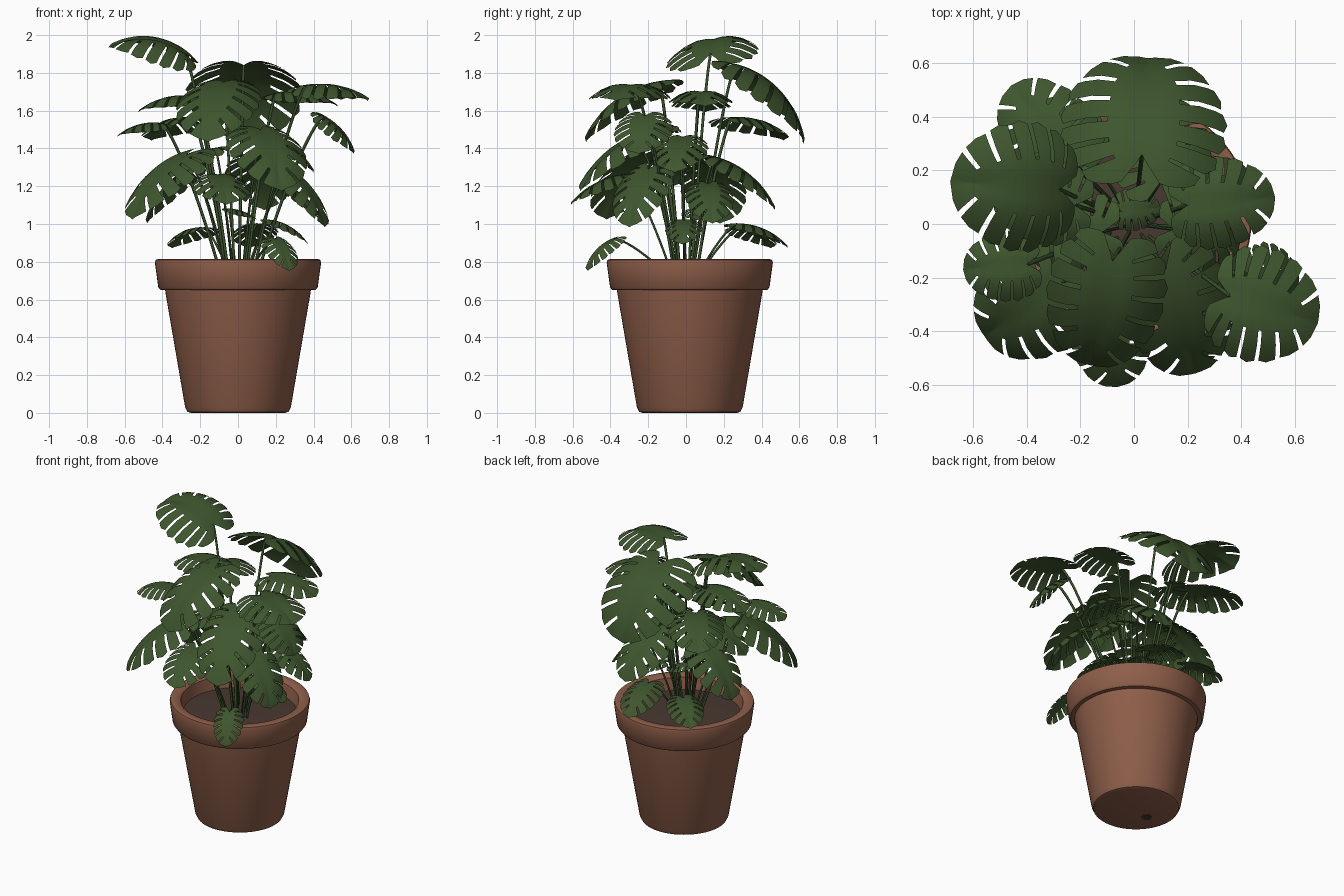
import bpy, bmesh, math
from mathutils import Vector

if "Cube" in bpy.data.objects:
    bpy.data.objects.remove(bpy.data.objects["Cube"], do_unlink=True)


def material(name, rgb):
    mat = bpy.data.materials.new(name)
    mat.use_nodes = True
    mat.diffuse_color = (*rgb, 1)
    mat.node_tree.nodes["Principled BSDF"].inputs["Base Color"].default_value = (*rgb, 1)
    return mat


TERRACOTTA = material("terracotta", (0.27, 0.112, 0.067))
SOIL = material("dark soil", (0.066, 0.04, 0.031))
LEAF = material("leaf green", (0.048, 0.092, 0.027))
STEM = material("stem green", (0.042, 0.082, 0.025))
CENTRE = Vector((0, 0.02, 0))


def finish(name, bm, mat, angle=40):
    mesh = bpy.data.meshes.new(name)
    bmesh.ops.recalc_face_normals(bm, faces=bm.faces)
    bm.to_mesh(mesh)
    bm.free()
    mesh.materials.append(mat)
    obj = bpy.data.objects.new(name, mesh)
    bpy.context.collection.objects.link(obj)
    bpy.ops.object.select_all(action='DESELECT')
    obj.select_set(True)
    bpy.context.view_layer.objects.active = obj
    bpy.ops.object.shade_smooth_by_angle(angle=math.radians(angle))
    return obj


def lathe(name, profile, mat, steps=64):
    bm = bmesh.new()
    verts = [bm.verts.new((r, 0, z)) for r, z in profile]
    edges = [bm.edges.new(pair) for pair in zip(verts, verts[1:])]
    bmesh.ops.spin(bm, geom=verts + edges, cent=(0, 0, 0), axis=(0, 0, 1),
                   angle=2 * math.pi, steps=steps)
    bmesh.ops.remove_doubles(bm, verts=bm.verts, dist=0.0005)
    obj = finish(name, bm, mat)
    obj.location = CENTRE
    return obj


# Pot, soil and drain hole
lathe("pot", [(0, 0.006), (0.25, 0), (0.268, 0.006), (0.28, 0.03), (0.383, 0.63),
              (0.386, 0.65), (0.412, 0.652), (0.422, 0.665), (0.44, 0.795),
              (0.436, 0.81), (0.42, 0.815), (0.385, 0.812), (0.37, 0.8),
              (0.35, 0.69)], TERRACOTTA)
lathe("soil", [(0, 0.735), (0.2, 0.73), (0.358, 0.72)], SOIL)
hole = lathe("drain_hole", [(0, 0), (0.032, 0), (0.032, 0.005)], SOIL, 16)
hole.location = (-0.12, -0.02, -0.001)

# Half outline of a leaf from the notch round to the tip: along, across
OUTLINE = [(-0.04, 0.04), (-0.2, 0.25), (-0.2, 0.6), (-0.05, 0.88), (0.18, 1),
           (0.43, 0.99), (0.68, 0.86), (0.9, 0.53), (1, 0)]
COLUMNS = [0, 0.2, 0.45, 0.7, 0.9, 1]
FINGERS = 9


def outline_at(r):
    f = r * (len(OUTLINE) - 1)
    i = min(int(f), len(OUTLINE) - 2)
    return Vector(OUTLINE[i]).lerp(Vector(OUTLINE[i + 1]), f - i)


def make_leaf(name, base, tip, width, bend, roll=0):
    base, tip = Vector(base), Vector(tip)
    chord = tip - base
    flat = math.hypot(chord.x, chord.y)
    forward = Vector((chord.x, chord.y, 0)) / flat
    side = Vector((-forward.y * math.cos(roll), forward.x * math.cos(roll), math.sin(roll)))
    start = math.atan2(chord.z, flat) + bend / 2
    radius = chord.length / (2 * math.sin(bend / 2))

    def place(u, v):
        # Bend along the midrib, with a shallow crease and drooping sides
        p = start - bend * u
        h = width / 2 * (0.25 * abs(v) - 0.6 * v * v)
        along = radius * (math.sin(start) - math.sin(p)) - h * math.sin(p)
        up = radius * (math.cos(p) - math.cos(start)) + h * math.cos(p)
        return base + forward * along + side * (v * width / 2) + Vector((0, 0, up))

    bm = bmesh.new()
    rows = [(k + f) / FINGERS for k in range(FINGERS) for f in (0, 0.4, 0.8)] + [1]
    for sign in (-1, 1):
        grid = []
        for i, r in enumerate(rows):
            rib = Vector((0.8 * max(0, (r - 0.2) / 0.8) ** 1.6, 0))
            reach = 1 if i % 3 == 1 or r < 0.3 else 0.96
            points = [rib.lerp(outline_at(r), s * reach) for s in COLUMNS]
            grid.append([bm.verts.new(place(p.x, sign * p.y)) for p in points])
        for i in range(len(rows) - 1):
            # Every third strip is a slot that opens towards the margin
            slot = i % 3 == 2 and rows[i] > 0.2 and i < len(rows) - 2
            for j in range(2 if slot else len(COLUMNS) - 1):
                bm.faces.new((grid[i][j], grid[i + 1][j],
                              grid[i + 1][j + 1], grid[i][j + 1]))
    bmesh.ops.remove_doubles(bm, verts=bm.verts, dist=0.0008)
    finish(name, bm, LEAF, 60)


def make_petiole(name, base, thickness):
    base = Vector(base)
    root = Vector((base.x * 0.22, base.y * 0.22, 0.72))
    rise = base.z - root.z
    middle = root.lerp(base, 0.4) + Vector((0, 0, rise * 0.15))
    shoulder = root.lerp(base, 0.8) + Vector((0, 0, rise * 0.1 + 0.02))
    curve = bpy.data.curves.new(name, 'CURVE')
    curve.dimensions = '3D'
    curve.bevel_depth = thickness
    curve.bevel_resolution = 1
    spline = curve.splines.new('NURBS')
    spline.points.add(3)
    for point, co in zip(spline.points, (root, middle, shoulder, base)):
        point.co = (*co, 1)
    spline.use_endpoint_u = True
    spline.order_u = 4
    spline.resolution_u = 6
    curve.materials.append(STEM)
    bpy.context.collection.objects.link(bpy.data.objects.new(name, curve))


# Leaves: base, tip, width, bend and sometimes roll
UPPER = [
    ((-.28, .13, 1.9), (-.69, .16, 1.93), .5, 1.2, -.15),
    ((.03, .26, 1.84), (.05, .62, 1.42), .63, 1.2),
    ((.36, -.27, 1.73), (.69, -.37, 1.65), .44, .8),
    ((-.08, -.14, 1.75), (-.16, -.53, 1.43), .45, 1),
    ((.2, .07, 1.69), (.53, .1, 1.62), .35, .9),
    ((.45, -.22, 1.57), (.61, -.25, 1.37), .32, .8),
    ((-.4, -.15, 1.53), (-.64, -.17, 1.46), .27, .9),
    ((-.24, .24, 1.56), (-.46, .52, 1.44), .36, .8),
    ((-.22, .07, 1.67), (-.53, .1, 1.59), .32, .9),
]
LOWER = [
    ((-.27, -.22, 1.37), (-.56, -.42, 1.02), .44, .9),
    ((.12, -.17, 1.5), (.23, -.56, 1.17), .42, .9),
    ((.25, -.2, 1.29), (.46, -.3, .98), .32, .9),
    ((.23, .12, 1.21), (.45, .14, 1.0), .26, .9),
    ((-.1, -.32, 1.26), (-.06, -.61, 1.1), .32, .8),
    ((.1, .16, 1.35), (.14, .47, 1.07), .36, .9),
    ((-.24, .13, 1.3), (-.48, .18, 1.0), .36, .9),
    ((-.12, -.03, 1.4), (-.42, -.06, 1.2), .32, .8),
    ((.15, -.02, 1.46), (.4, -.06, 1.27), .3, .9),
    ((-.18, .29, .98), (-.35, .45, .87), .24, .9),
    ((.1, .27, 1.0), (.06, .54, .87), .25, .9),
    ((.17, -.01, 1.02), (.37, -.02, .89), .2, .9),
    ((.2, -.38, .92), (.27, -.52, .75), .19, .9),
    ((-.05, .05, 1.08), (.1, .06, 1.02), .16, .7),
]
for level, leaves, thickness in (("upper", UPPER, 0.008), ("lower", LOWER, 0.006)):
    for i, leaf in enumerate(leaves, 1):
        make_leaf(f"{level}_leaf_{i}", *leaf)
        make_petiole(f"{level}_petiole_{i}", leaf[0], thickness)
